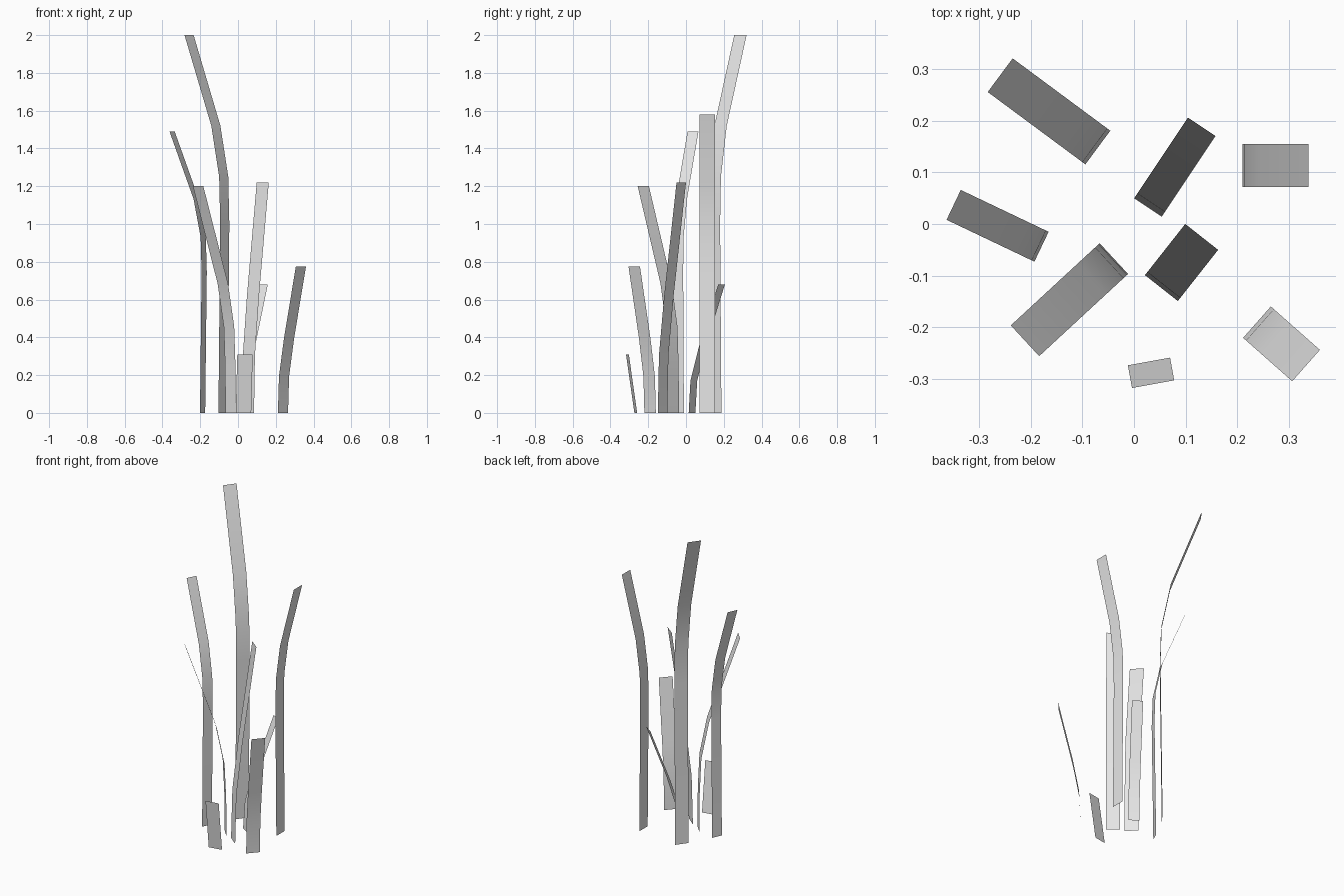
import bpy
import bmesh
from mathutils import Vector

cube = bpy.data.objects.get("Cube")
if cube:
    bpy.data.objects.remove(cube, do_unlink=True)

# One plain grey for every blade
grey = bpy.data.materials.new("light_grey")
grey.use_nodes = True
colour = (0.8, 0.8, 0.8, 1)
grey.diffuse_color = colour
grey.node_tree.nodes["Principled BSDF"].inputs["Base Color"].default_value = colour

# Bend profiles: (fraction of height, fraction of reach)
LATE = [(0, 0.05), (0.5, 0), (0.625, 0.03), (0.76, 0.25), (1, 1)]
MIDDLE = [(0, 0), (0.2, 0.01), (0.38, 0.05), (0.57, 0.24), (1, 1)]
EARLY = [(0, 0), (0.25, 0.06), (0.51, 0.34), (1, 1)]
STRAIGHT = [(0, 0), (1, 1)]


def blade(name, root, tip, width, height, profile):
    """Flat ribbon that rises from root and leans towards tip."""
    root, tip = Vector((*root, 0)), Vector((*tip, 0))
    lean = tip - root
    side = Vector((-lean.y, lean.x, 0)).normalized() * width / 2
    bm = bmesh.new()
    rings = []
    for rise, reach in profile:
        centre = root + lean * reach + Vector((0, 0, height * rise))
        rings.append([bm.verts.new(centre - side), bm.verts.new(centre + side)])
    for low, high in zip(rings, rings[1:]):
        face = bm.faces.new((low[0], low[1], high[1], high[0]))
        face.smooth = True
    mesh = bpy.data.meshes.new(name)
    bm.to_mesh(mesh)
    bm.free()
    mesh.materials.append(grey)
    bpy.context.collection.objects.link(bpy.data.objects.new(name, mesh))


# Tall blades, bending near the top
blade("tallest_blade", (-0.07, 0.148), (-0.259, 0.288), 0.081, 2.0, LATE)
blade("right_blade", (-0.179, -0.044), (-0.349, 0.037), 0.064, 1.49, LATE)
blade("left_blade", (0.21, 0.113), (0.338, 0.113), 0.083, 1.58, LATE)

# Medium blades
blade("front_right_blade", (-0.039, -0.067), (-0.211, -0.226), 0.081, 1.2, MIDDLE)
blade("middle_blade", (0.053, -0.124), (0.131, -0.025), 0.081, 1.22, EARLY)

# Short blades
blade("back_blade", (0.027, 0.032), (0.131, 0.188), 0.064, 0.68, EARLY)
blade("front_left_blade", (0.238, -0.19), (0.333, -0.274), 0.081, 0.775, EARLY)
blade("shortest_blade", (0.029, -0.266), (0.037, -0.31), 0.083, 0.31, STRAIGHT)
